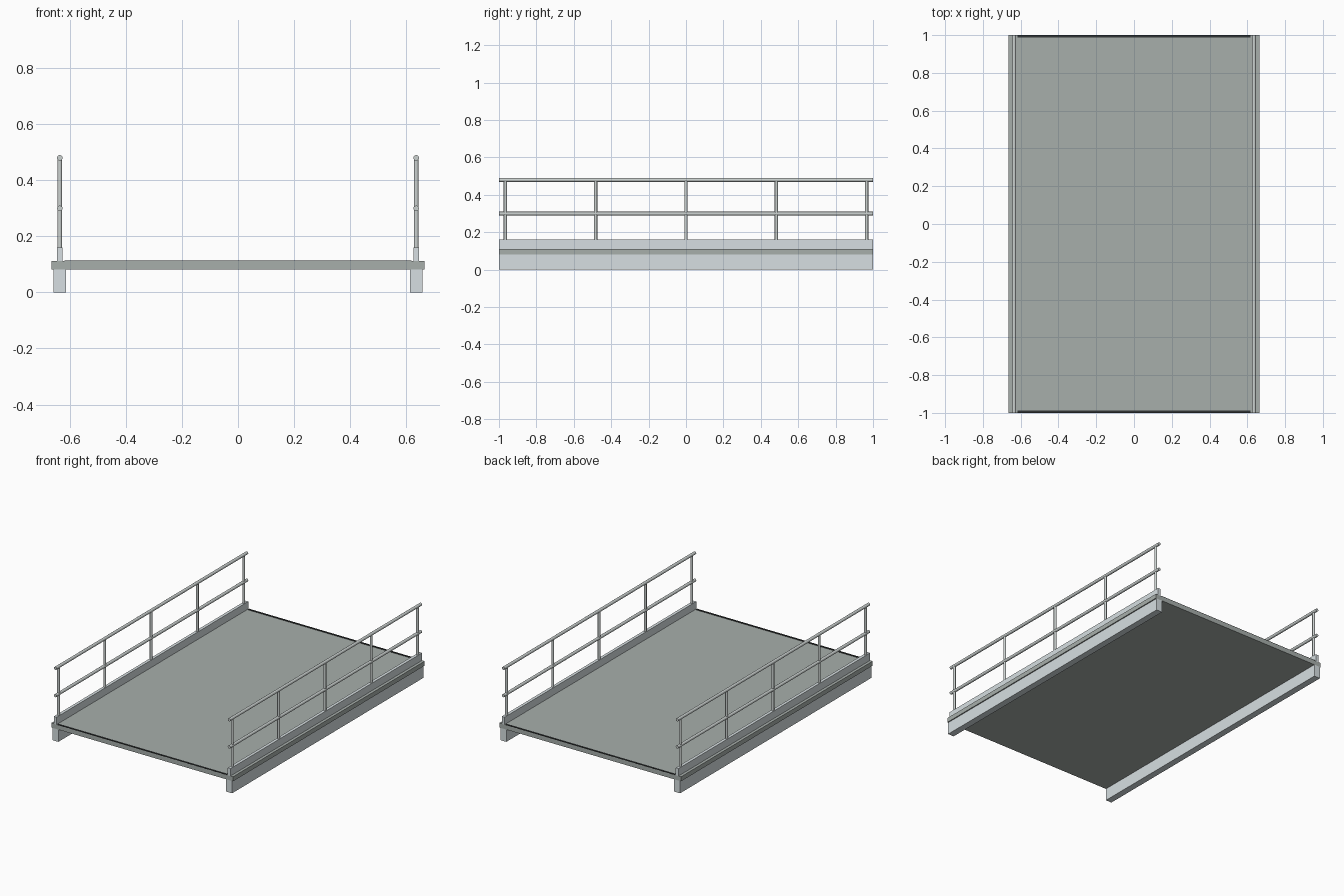
import bpy
from math import radians

if "Cube" in bpy.data.objects:
    bpy.data.objects.remove(bpy.data.objects["Cube"])

RAIL_X = 0.635      # centre line of kerbs, posts and rails
RAIL_R = 0.01


def colour(name, rgb):
    mat = bpy.data.materials.new(name)
    mat.diffuse_color = (*rgb, 1)
    mat.use_nodes = True
    mat.node_tree.nodes["Principled BSDF"].inputs["Base Color"].default_value = mat.diffuse_color
    return mat


DECK = colour("deck_grey", (0.39, 0.43, 0.41))
STEEL = colour("light_steel", (0.68, 0.74, 0.76))
RAIL = colour("rail_steel", (0.60, 0.64, 0.63))
DARK = colour("dark_edge", (0.03, 0.033, 0.033))


def box(name, x, y, z, mat):
    """Box from (min, max) ranges on each axis."""
    bpy.ops.mesh.primitive_cube_add(
        size=1, location=[(a + b) / 2 for a, b in (x, y, z)])
    ob = bpy.context.object
    ob.name = name
    ob.scale = [b - a for a, b in (x, y, z)]
    bpy.ops.object.transform_apply(location=False, rotation=False, scale=True)
    ob.data.materials.append(mat)
    return ob


def tube(name, radius, length, loc, along_y=False):
    rot = (radians(90), 0, 0) if along_y else (0, 0, 0)
    bpy.ops.mesh.primitive_cylinder_add(
        vertices=16, radius=radius, depth=length, location=loc, rotation=rot)
    ob = bpy.context.object
    ob.name = name
    ob.data.materials.append(RAIL)
    bpy.ops.object.shade_smooth_by_angle(angle=radians(40))
    return ob


# Deck slab with dark edge strips at both ends
box("deck_slab", (-0.664, 0.664), (-1, 1), (0.081, 0.111), DECK)
for s, label in ((-1, "front"), (1, "back")):
    y = sorted((s * 0.988, s * 1.0))
    box(f"{label}_edge_strip", (-0.618, 0.618), y, (0.1095, 0.114), DARK)

for side, label in ((-1, "left"), (1, "right")):
    cx = side * RAIL_X
    # Support beam and kerb
    box(f"{label}_beam", (cx - 0.022, cx + 0.022), (-1, 1), (0, 0.082), STEEL)
    box(f"{label}_kerb", (cx - 0.01, cx + 0.01), (-1, 1), (0.11, 0.16), STEEL)

    # Railing posts
    for i in range(5):
        y = -0.966 + i * 0.483
        tube(f"{label}_post_{i + 1}", 0.0085, 0.37, (cx, y, 0.295))

    # Middle and top rails
    for part, z in (("middle_rail", 0.299), ("top_rail", 0.479)):
        tube(f"{label}_{part}", RAIL_R, 2, (cx, 0, z), along_y=True)
